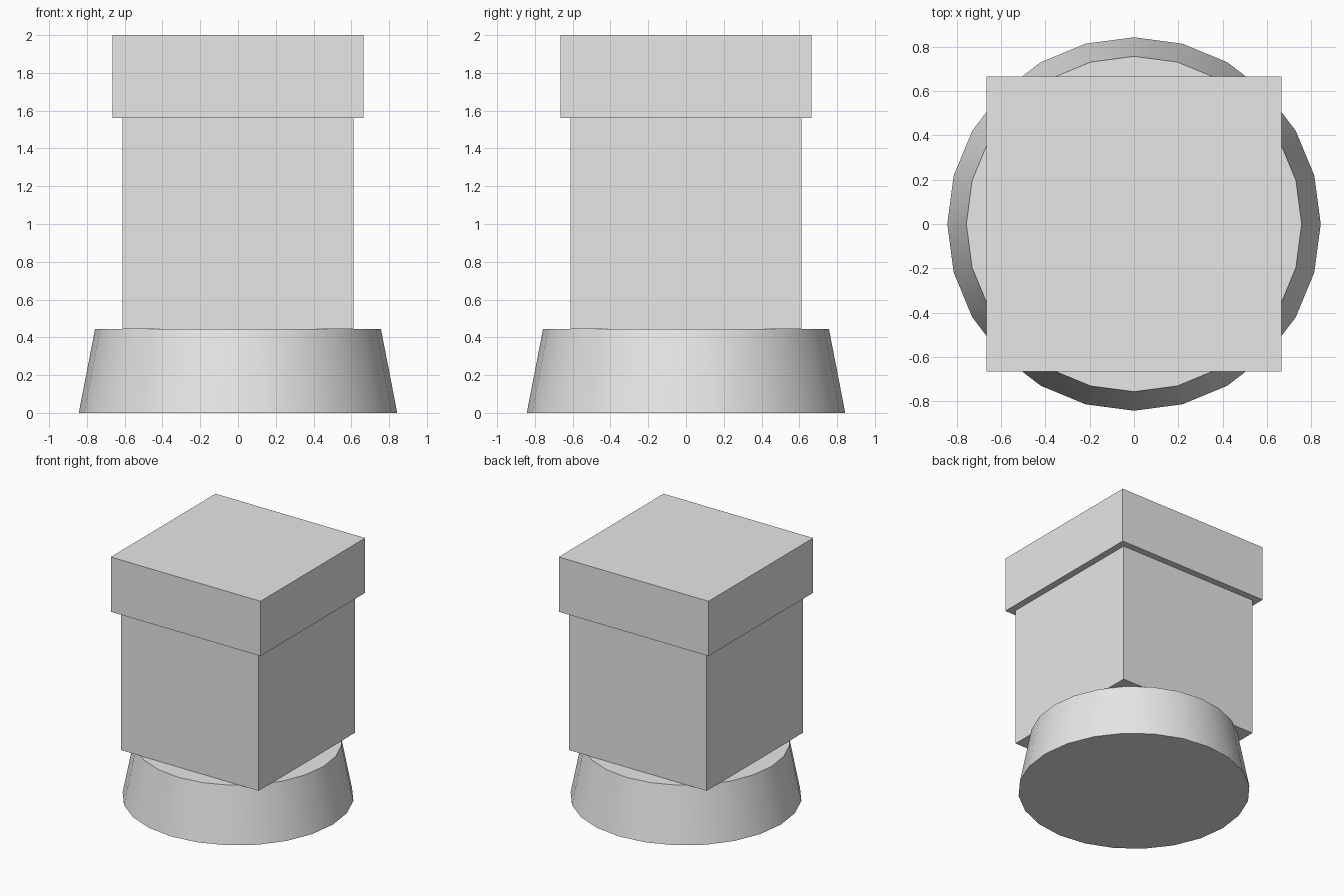
import bpy
import math

default_cube = bpy.data.objects.get("Cube")
if default_cube:
    bpy.data.objects.remove(default_cube, do_unlink=True)

# Single pale grey material
grey = bpy.data.materials.new("pale_grey")
grey.use_nodes = True
colour = (0.8, 0.8, 0.8, 1.0)
grey.diffuse_color = colour
grey.node_tree.nodes["Principled BSDF"].inputs["Base Color"].default_value = colour

BASE_TOP, SHAFT_TOP, CAP_TOP = 0.443, 1.56, 2.0


def finish(name):
    obj = bpy.context.object
    obj.name = name
    obj.data.name = name
    obj.data.materials.append(grey)
    bpy.ops.object.transform_apply(location=False, rotation=False, scale=True)
    return obj


def square_block(name, half_width, bottom, top):
    bpy.ops.mesh.primitive_cube_add(size=1, location=(0, 0, (bottom + top) / 2))
    bpy.context.object.scale = (2 * half_width, 2 * half_width, top - bottom)
    return finish(name)


# Tapered round base with smooth sides
bpy.ops.mesh.primitive_cone_add(vertices=24, radius1=0.843, radius2=0.757,
                                depth=BASE_TOP, location=(0, 0, BASE_TOP / 2))
finish("round_base")
bpy.ops.object.shade_smooth_by_angle(angle=math.radians(30))

# Square shaft and wider cap
square_block("square_shaft", 0.612, BASE_TOP, SHAFT_TOP)
square_block("square_cap", 0.665, SHAFT_TOP, CAP_TOP)
